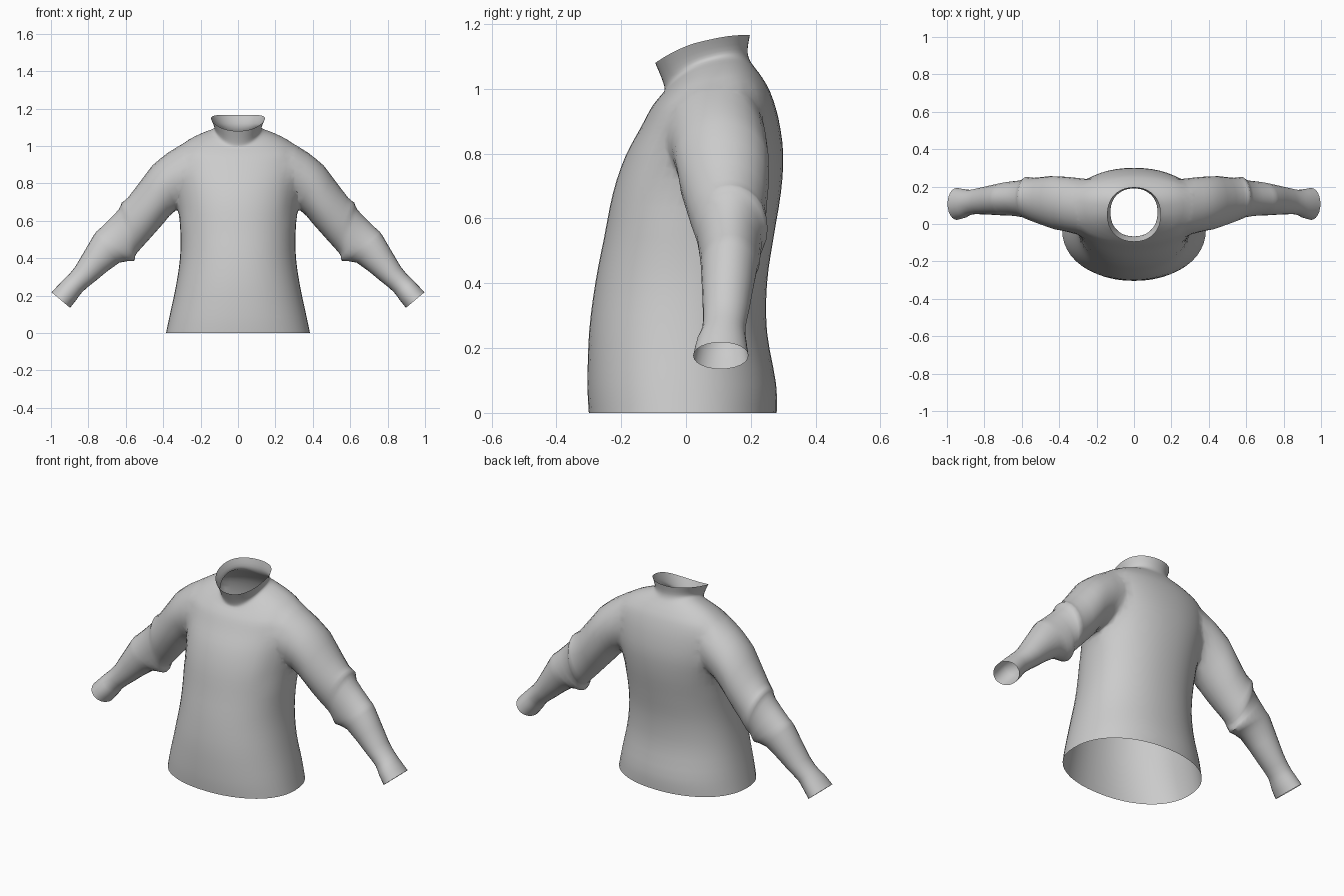
import bpy, bmesh
from math import sin, cos, pi

if "Cube" in bpy.data.objects:
    bpy.data.objects.remove(bpy.data.objects["Cube"])


def catmull(rows, steps):
    """Smoothly interpolate rows of section parameters."""
    out = []
    for i in range(len(rows) - 1):
        p0, p1, p2 = rows[max(i - 1, 0)], rows[i], rows[i + 1]
        p3 = rows[min(i + 2, len(rows) - 1)]
        for s in range(steps):
            t = s / steps
            out.append([b + 0.5 * t * (c - a + t * (2*a - 5*b + 4*c - d + t * (3*(b - c) + d - a)))
                        for a, b, c, d in zip(p0, p1, p2, p3)])
    return out + [list(rows[-1])]


def spow(v, p):
    return abs(v) ** p * (1 if v > 0 else -1)


def torso_ring(r, n=48):
    w, yf, yb, ys, zf, zb, zs = r
    pts = []
    for i in range(n):
        a = 2 * pi * i / n
        c, s = cos(a), sin(a)
        y = ys + spow(s, 0.9) * ((yb - ys) if s > 0 else (ys - yf))
        z = zs + (zb - zf) / 2 * s + ((zf + zb) / 2 - zs) * s * s
        pts.append((w * spow(c, 0.94), y, z))
    return pts


def sleeve_ring(r, side, n=24):
    xt, zt, xb, zb, yf, yb = r
    pts = []
    for i in range(n):
        a = 2 * pi * i / n
        u = 0.5 + 0.5 * cos(a)
        y = (yf + yb) / 2 + (yb - yf) / 2 * sin(a)
        pts.append((side * (xb + (xt - xb) * u), y, zb + (zt - zb) * u))
    return pts


def loft(name, rings):
    """Closed solid through rings; end caps stay n-gons."""
    bm = bmesh.new()
    vs = [[bm.verts.new(p) for p in ring] for ring in rings]
    n = len(vs[0])
    for a, b in zip(vs, vs[1:]):
        for i in range(n):
            bm.faces.new((a[i], a[(i + 1) % n], b[(i + 1) % n], b[i]))
    bm.faces.new(vs[0][::-1])
    bm.faces.new(vs[-1])
    bmesh.ops.recalc_face_normals(bm, faces=bm.faces)
    me = bpy.data.meshes.new(name)
    bm.to_mesh(me)
    bm.free()
    ob = bpy.data.objects.new(name, me)
    bpy.context.collection.objects.link(ob)
    return ob


# torso and collar: half width, front y, back y, side y, front z, back z, side z
TORSO = [
    (.385, -.300, .280, -.02, 0, 0, 0),
    (.366, -.304, .278, -.02, .09, .09, .09),
    (.332, -.299, .250, -.01, .25, .25, .25),
    (.310, -.280, .250, .01, .40, .40, .40),
    (.308, -.253, .270, .03, .54, .54, .54),
    (.320, -.225, .293, .06, .68, .68, .68),
    (.335, -.188, .300, .09, .79, .80, .79),
    (.350, -.140, .285, .10, .88, .91, .89),
    (.340, -.108, .260, .10, .94, .99, .97),
    (.265, -.086, .235, .09, .97, 1.035, 1.03),
    (.190, -.073, .213, .08, .985, 1.065, 1.065),
    (.134, -.066, .196, .07, 1.00, 1.09, 1.085),
    (.127, -.074, .190, .06, 1.03, 1.12, 1.105),
    (.144, -.095, .197, .05, 1.08, 1.166, 1.147),
]
# sleeve: top x, top z, bottom x, bottom z, front y, back y
SLEEVE = [
    (.240, 1.010, .240, .740, -.050, .240),
    (.350, .997, .290, .700, -.060, .258),
    (.420, .942, .335, .655, -.045, .262),
    (.500, .840, .400, .585, -.020, .256),
    (.590, .722, .480, .495, .012, .247),
    (.622, .698, .530, .440, .028, .252),
    (.640, .657, .550, .412, .036, .236),
    (.745, .552, .556, .385, .044, .228),
    (.772, .522, .635, .376, .046, .220),
    (.870, .355, .760, .280, .052, .195),
    (.920, .298, .830, .222, .050, .183),
    (.950, .268, .862, .180, .034, .186),
    (.997, .218, .898, .135, .022, .193),
]
sweater = loft("sweater", [torso_ring(r) for r in catmull(TORSO, 3)])
for side in (1, -1):
    sleeve = loft("sleeve", [sleeve_ring(r, side) for r in catmull(SLEEVE, 2)])
    mod = sweater.modifiers.new("join_sleeve", 'BOOLEAN')
    mod.operation, mod.solver, mod.object = 'UNION', 'EXACT', sleeve
    bpy.context.view_layer.objects.active = sweater
    bpy.ops.object.modifier_apply(modifier=mod.name)
    bpy.data.objects.remove(sleeve)

# open the hem, neck and cuffs, then soften the armholes
bm = bmesh.new()
bm.from_mesh(sweater.data)
caps = [f for f in bm.faces if len(f.verts) > 20]
bmesh.ops.delete(bm, geom=caps, context='FACES')
bmesh.ops.remove_doubles(bm, verts=bm.verts, dist=0.004)
bmesh.ops.triangulate(bm, faces=[f for f in bm.faces if len(f.verts) > 4])
armholes = [v for v in bm.verts if .25 < abs(v.co.x) < .42 and .62 < v.co.z < 1.02]
for _ in range(6):
    bmesh.ops.smooth_vert(bm, verts=armholes, factor=0.5, use_axis_x=True,
                          use_axis_y=True, use_axis_z=True)
bmesh.ops.recalc_face_normals(bm, faces=bm.faces)
bm.to_mesh(sweater.data)
bm.free()
sweater.select_set(True)
bpy.ops.object.shade_smooth_by_angle(angle=1.0)
